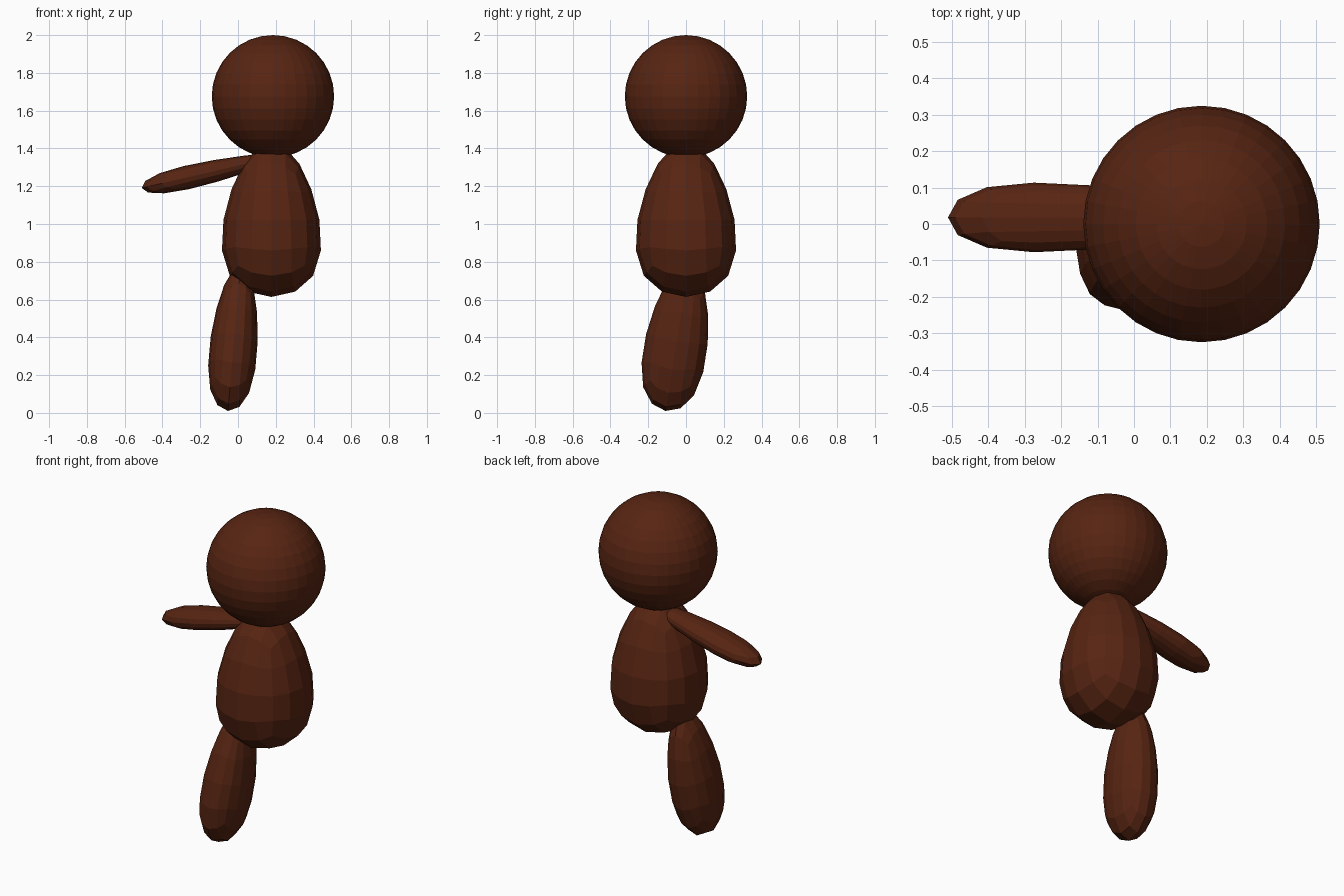
import bpy
from math import radians

if "Cube" in bpy.data.objects:
    bpy.data.objects.remove(bpy.data.objects["Cube"])

brown = bpy.data.materials.new("dark_brown")
brown.diffuse_color = (0.095, 0.018, 0.006, 1)
brown.use_nodes = True
brown.node_tree.nodes["Principled BSDF"].inputs["Base Color"].default_value = brown.diffuse_color


def finish(obj, name):
    obj.name = obj.data.name = name
    obj.data.materials.append(brown)


def pod(name, center, half_size, taper, tilt=(0, 0, 0)):
    """Subdivided cube shaped as a pod that is wider at its lower end."""
    bpy.ops.mesh.primitive_cube_add(size=2)
    obj = bpy.context.object
    sub = obj.modifiers.new("round", 'SUBSURF')
    sub.levels = 2
    bpy.ops.object.modifier_apply(modifier=sub.name)
    reach = max(v.co.z for v in obj.data.vertices)
    for v in obj.data.vertices:
        x, y, z = v.co / reach
        w = 1 - taper * z
        v.co = (x * w * half_size[0], y * w * half_size[1], z * half_size[2])
    for p in obj.data.polygons:
        p.use_smooth = False
    obj.location = center
    obj.rotation_euler = [radians(a) for a in tilt]
    finish(obj, name)


# Head
bpy.ops.mesh.primitive_uv_sphere_add(segments=32, ring_count=16, radius=0.324,
                                     location=(0.185, 0, 1.676))
finish(bpy.context.object, "head")

# Torso, wide at the hips
pod("torso", (0.177, 0, 1.022), (0.254, 0.257, 0.408), 0.27)

# Single flattened arm reaching sideways
pod("arm", (-0.12, 0.018, 1.281), (0.058, 0.088, 0.40), 0.41, (0, 77, 0))

# Single leg, foot end forward
pod("leg", (-0.02, -0.048, 0.392), (0.125, 0.165, 0.388), 0.19, (-9, 5, 0))
